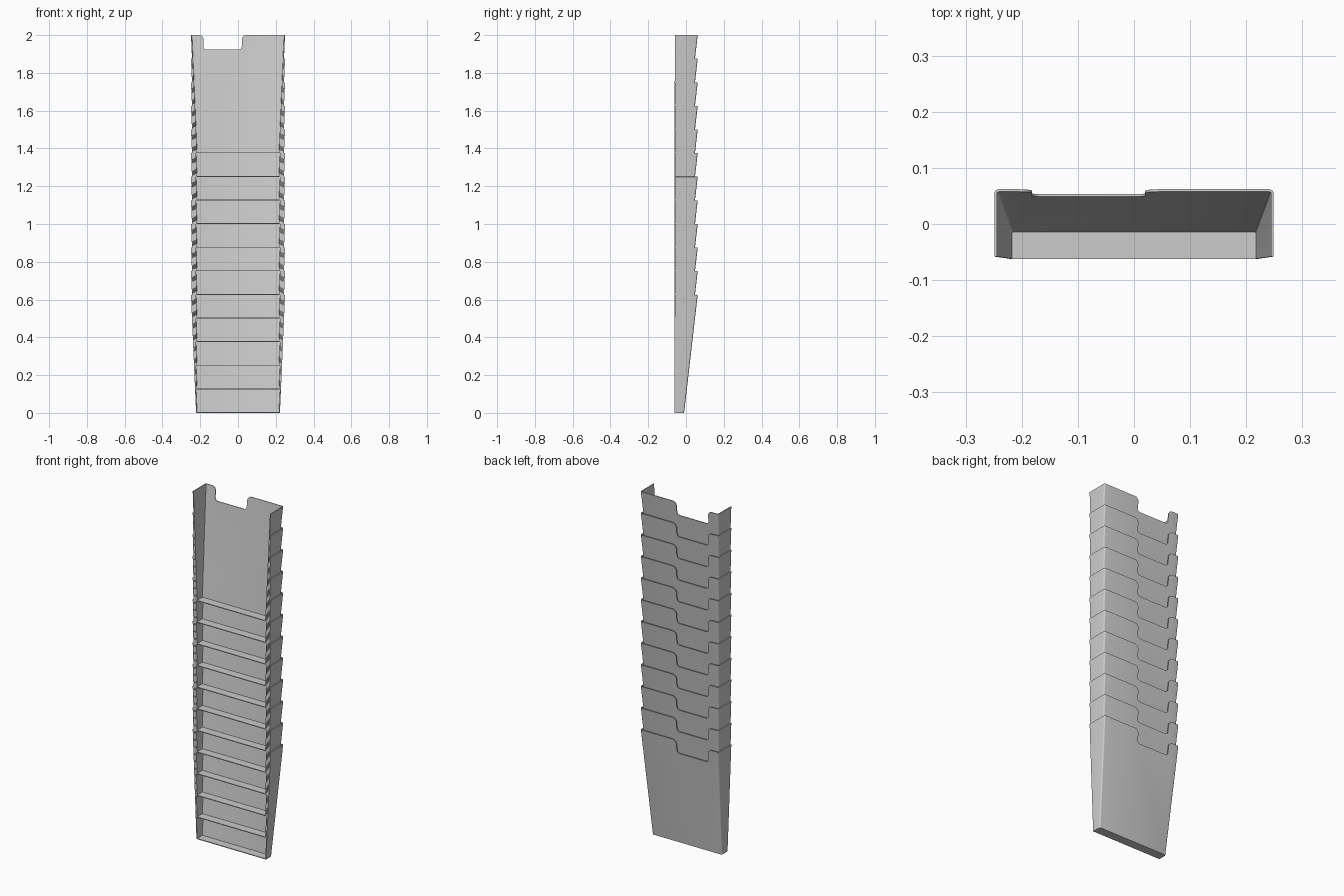
import bpy, bmesh, math

if "Cube" in bpy.data.objects:
    bpy.data.objects.remove(bpy.data.objects["Cube"])

COUNT, STEP, HEIGHT = 12, 0.125, 0.625
THICK, RADIUS = 0.0045, 0.008


def back_y(z):
    """Outer face of the sloping back wall."""
    return -0.010 + 0.072 * z / HEIGHT


def arc(cx, cz, r, a0, a1, n=5):
    return [(cx + r * math.cos(math.radians(a0 + (a1 - a0) * i / n)),
             cz + r * math.sin(math.radians(a0 + (a1 - a0) * i / n))) for i in range(n + 1)]


def outline(bm, half, z, front):
    """U-shaped plan with rounded back corners, from left front to right front."""
    y, c = back_y(z), half - RADIUS
    right = arc(c, y - RADIUS, RADIUS, 90, 0, 4)
    left = [(-x, yy) for x, yy in reversed(right)]
    pts = [(-half, front)] + left + right + [(half, front)]
    return [bm.verts.new((x, yy, z)) for x, yy in pts]


# Pocket sheet: floor, two sides, rounded corners and notched back
bm = bmesh.new()
low = outline(bm, 0.222, 0, -0.062)
top = outline(bm, 0.249, HEIGHT, -0.058)
mid = len(low) // 2 - 1
for i in range(len(low) - 1):
    if i != mid:
        bm.faces.new((low[i], low[i + 1], top[i + 1], top[i]))
bm.faces.new(low)

# Off-centre finger notch with rounded corners
xl, xr, r, R = -0.182, 0.020, 0.016, 0.025
zb = HEIGHT - 0.077
notch = (arc(xl - R, HEIGHT - R, R, 90, 0) + arc(xl + r, zb + r, r, 180, 270)
         + arc(xr - r, zb + r, r, 270, 360) + arc(xr + R, HEIGHT - R, R, 180, 90))
edge = [bm.verts.new((x, back_y(z), z)) for x, z in notch]
bm.faces.new([low[mid + 1], low[mid], top[mid]] + edge + [top[mid + 1]])

bmesh.ops.recalc_face_normals(bm, faces=bm.faces[:])
bm.normal_update()
floor = min(bm.faces, key=lambda f: f.calc_center_median().z)
if floor.normal.z > 0:
    bmesh.ops.reverse_faces(bm, faces=bm.faces[:])
mesh = bpy.data.meshes.new("pocket")
bm.to_mesh(mesh)
bm.free()

pocket = bpy.data.objects.new("pocket_01", mesh)
bpy.context.collection.objects.link(pocket)
bpy.context.view_layer.objects.active = pocket
pocket.select_set(True)
solid = pocket.modifiers.new("wall_thickness", 'SOLIDIFY')
solid.thickness, solid.offset, solid.use_even_offset = THICK, -1, True
bpy.ops.object.modifier_apply(modifier=solid.name)
bpy.ops.object.shade_smooth_by_angle(angle=math.radians(30))

# Nested stack of identical pockets
for k in range(1, COUNT):
    copy = pocket.copy()
    copy.name = f"pocket_{k + 1:02d}"
    copy.location.z = k * STEP
    bpy.context.collection.objects.link(copy)
